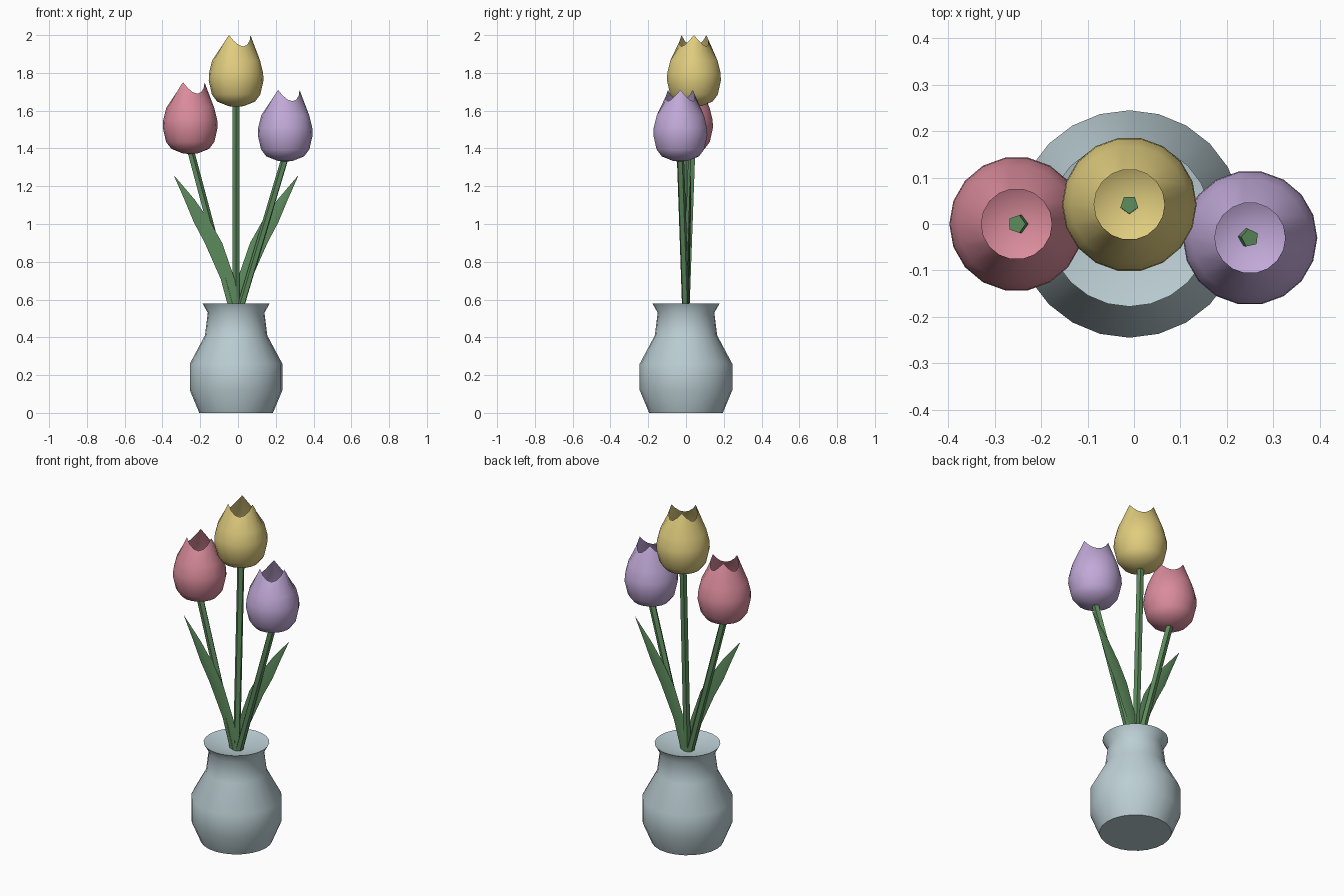
import bpy, bmesh, math
from mathutils import Vector

if "Cube" in bpy.data.objects:
    bpy.data.objects.remove(bpy.data.objects["Cube"])


def material(name, rgb):
    m = bpy.data.materials.new(name)
    m.diffuse_color = (*rgb, 1)
    m.use_nodes = True
    m.node_tree.nodes["Principled BSDF"].inputs["Base Color"].default_value = m.diffuse_color
    return m


GLAZE = material("glaze", (0.50, 0.62, 0.66))
GREEN = material("green", (0.11, 0.26, 0.11))
YELLOW = material("yellow", (0.75, 0.61, 0.21))
PINK = material("pink", (0.70, 0.26, 0.33))
LILAC = material("lilac", (0.54, 0.40, 0.69))


def finish(name, bm, mat, smooth=True, recalc=True):
    if recalc:
        bmesh.ops.recalc_face_normals(bm, faces=bm.faces)
    me = bpy.data.meshes.new(name)
    bm.to_mesh(me)
    bm.free()
    ob = bpy.data.objects.new(name, me)
    bpy.context.collection.objects.link(ob)
    me.materials.append(mat)
    if smooth:
        bpy.ops.object.select_all(action='DESELECT')
        ob.select_set(True)
        bpy.context.view_layer.objects.active = ob
        bpy.ops.object.shade_smooth_by_angle(angle=math.radians(40))
    return ob


def lathe(name, profile, n, centre, mat, lift=lambda a, i: 0):
    """Revolve (radius, height) points; radius 0 makes a pole."""
    bm = bmesh.new()
    rings = []
    for i, (r, z) in enumerate(profile):
        if r == 0:
            rings.append([bm.verts.new(centre + Vector((0, 0, z)))] * n)
            continue
        ring = []
        for k in range(n):
            a = 2 * math.pi * k / n
            p = Vector((r * math.cos(a), r * math.sin(a), z + lift(a, i)))
            ring.append(bm.verts.new(centre + p))
        rings.append(ring)
    for lo, hi in zip(rings, rings[1:]):
        for k in range(n):
            j = (k + 1) % n
            quad = list(dict.fromkeys((lo[k], lo[j], hi[j], hi[k])))
            bm.faces.new(quad)
    return finish(name, bm, mat, recalc=False)


# Vase, closed by a shallow funnel inside the lip
lathe("vase", [(0, 0), (0.195, 0), (0.245, 0.12), (0.245, 0.26), (0.165, 0.41),
               (0.15, 0.53), (0.178, 0.58), (0, 0.53)],
      24, Vector((-0.01, 0, 0)), GLAZE)

# Tulip cup: three pointed petals around the rim
CUP = [(0, 0), (0.04, 0.004), (0.10, 0.028), (0.128, 0.065), (0.145, 0.14),
       (0.143, 0.18), (0.127, 0.245), (0.076, 0.32)]


def petal_lift(a, i):
    return 0.06 * (1 - abs(math.sin(1.5 * a))) if i == len(CUP) - 1 else 0


def stem(name, top):
    base = Vector((-0.01, 0, 0.48))
    axis = top - base
    bm = bmesh.new()
    bmesh.ops.create_cone(bm, cap_ends=True, segments=5, radius1=0.02,
                          radius2=0.02, depth=axis.length)
    rot = axis.to_track_quat('Z', 'Y').to_matrix()
    bmesh.ops.rotate(bm, verts=bm.verts, matrix=rot)
    bmesh.ops.translate(bm, verts=bm.verts, vec=(base + top) / 2)
    finish(name, bm, GREEN, smooth=False)


for label, pos, mat in [("pink", (-0.253, 0, 1.37), PINK),
                        ("yellow", (-0.01, 0.042, 1.62), YELLOW),
                        ("lilac", (0.25, -0.03, 1.33), LILAC)]:
    p = Vector(pos)
    lathe(label + "_tulip", CUP, 18, p, mat, petal_lift)
    stem(label + "_stem", p + Vector((0, 0, 0.02)))

# Leaves: thin curved blades (outward reach, height, half width)
BLADE = [(0.0, 0.50, 0.025), (0.045, 0.71, 0.037), (0.12, 0.90, 0.046),
         (0.18, 1.01, 0.044), (0.247, 1.13, 0.027), (0.328, 1.255, 0.001)]


def leaf(name, side):
    bm = bmesh.new()
    rows = []
    for x, z, w in BLADE:
        y = side * (0.012 + 0.04 * x)
        t = min(0.006, w * 0.3)
        c = Vector((-0.01 + side * x, y, z))
        rows.append([bm.verts.new(c + Vector(d)) for d in
                     ((-w, 0, 0), (0, -t, 0), (w, 0, 0), (0, t, 0))])
    for a, b in zip(rows, rows[1:]):
        for k in range(4):
            j = (k + 1) % 4
            bm.faces.new((a[k], a[j], b[j], b[k]))
    bm.faces.new(rows[0])
    bm.faces.new(rows[-1])
    finish(name, bm, GREEN)


leaf("left_leaf", -1)
leaf("right_leaf", 1)
